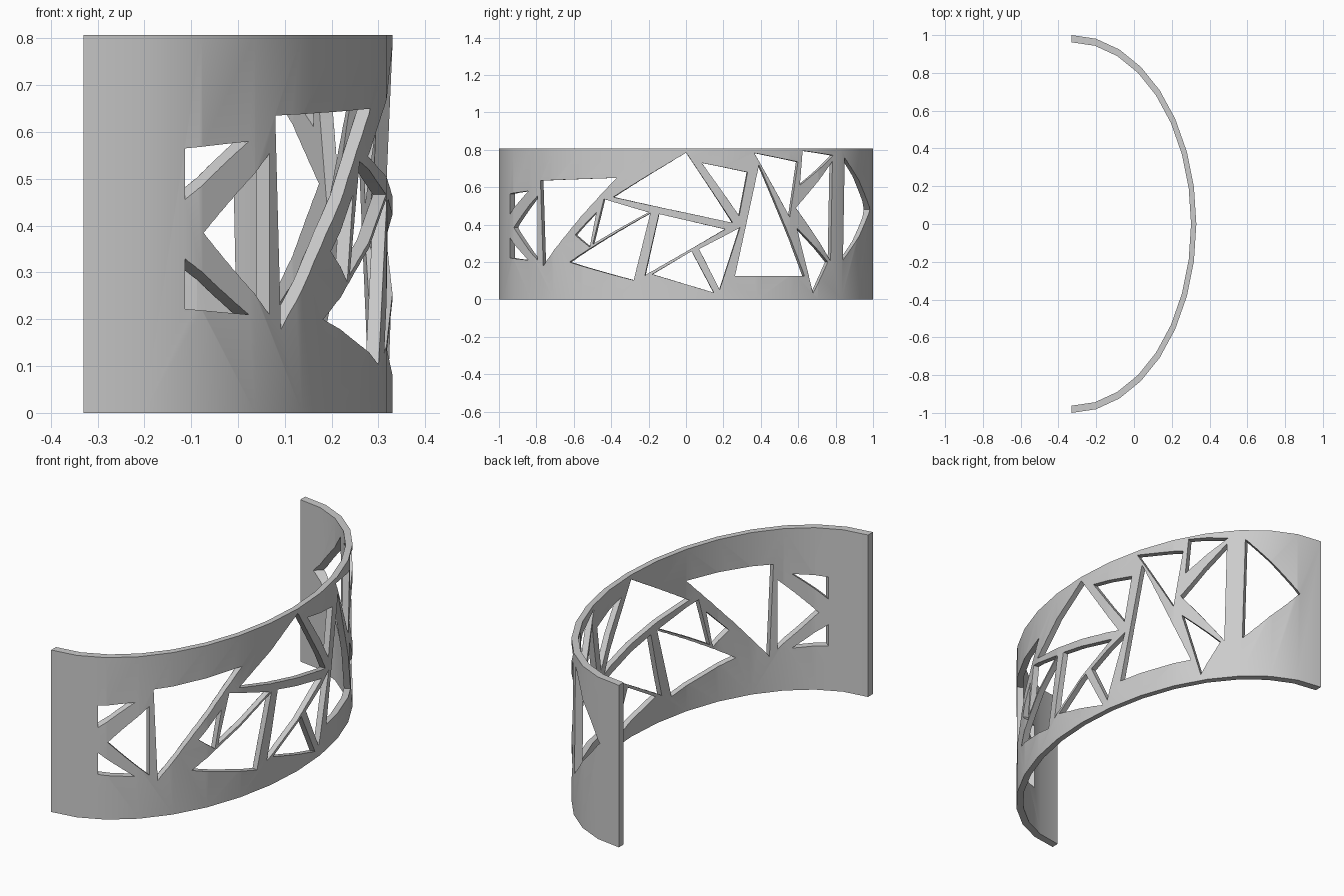
import bpy
import bmesh
from math import asin, cos, sin, pi, radians

cube = bpy.data.objects.get("Cube")
if cube:
    bpy.data.objects.remove(cube, do_unlink=True)

HEIGHT = 0.807
END_X = -0.33           # flat ends of the band
OUTER = (0.66, 1.0)     # half axes of the outer and inner arcs
INNER = (0.632, 0.962)
SEGMENTS = 16
FOCUS_X = -1.3          # the window walls converge on this axis


def arc_point(axes, angle):
    return END_X + axes[0] * cos(angle), axes[1] * sin(angle)


def make_object(name, bm):
    bmesh.ops.recalc_face_normals(bm, faces=bm.faces)
    mesh = bpy.data.meshes.new(name)
    bm.to_mesh(mesh)
    bm.free()
    obj = bpy.data.objects.new(name, mesh)
    bpy.context.collection.objects.link(obj)
    return obj


# Band: a half-oval profile extruded upward
bm = bmesh.new()
angles = [pi * i / SEGMENTS - pi / 2 for i in range(SEGMENTS + 1)]
rows = []
for angle in angles:
    (ox, oy), (ix, iy) = arc_point(OUTER, angle), arc_point(INNER, angle)
    rows.append([bm.verts.new(p) for p in (
        (ox, oy, 0), (ox, oy, HEIGHT), (ix, iy, HEIGHT), (ix, iy, 0))])
for a, b in zip(rows, rows[1:]):
    for k in range(4):
        n = (k + 1) % 4
        bm.faces.new((a[k], a[n], b[n], b[k]))
bm.faces.new(rows[0])
bm.faces.new(rows[-1])
band = make_object("cuff_band", bm)

# Triangular windows: (y, z) corners on the outer surface
windows = [
    # small group near the front end
    ((-.943, .565), (-.843, .58), (-.943, .455)),
    ((-.943, .33), (-.943, .222), (-.843, .21)),
    ((-.921, .385), (-.795, .555), (-.795, .21)),
    # front half
    ((-.78, .635), (-.37, .65), (-.765, .178)),
    ((-.594, .345), (-.48, .467), (-.515, .28)),
    ((-.44, .537), (-.2, .466), (-.5, .295)),
    ((-.625, .2), (-.19, .462), (-.28, .103)),
    # middle
    ((0, .785), (.25, .41), (-.39, .548)),
    ((-.145, .457), (.21, .375), (-.22, .128)),
    ((-.18, .135), (.03, .258), (.148, .037)),
    ((.085, .73), (.33, .68), (.285, .447)),
    ((.07, .27), (.29, .385), (.18, .052)),
    ((.39, .72), (.635, .125), (.262, .125)),
    # back half
    ((.365, .783), (.6, .735), (.555, .44)),
    ((.625, .795), (.79, .77), (.61, .61)),
    ((.785, .74), (.775, .205), (.588, .49)),
    ((.594, .382), (.76, .2), (.68, .033)),
    ((.85, .757), (.984, .48), (.84, .21)),
]


def add_window(bm, corners, steps=8):
    """Tapered prism whose outline follows the curve of the band."""
    outline = []
    for (ya, za), (yb, zb) in zip(corners, corners[1:] + corners[:1]):
        ta, tb = asin(ya), asin(yb)
        for i in range(steps):
            f = i / steps
            x, y = arc_point(OUTER, ta + (tb - ta) * f)
            outline.append((x, y, za + (zb - za) * f))
    loops = [[bm.verts.new((FOCUS_X + (x - FOCUS_X) * s, y * s, z))
              for x, y, z in outline] for s in (0.91, 1.08)]
    count = len(outline)
    for i in range(count):
        j = (i + 1) % count
        bm.faces.new((loops[0][i], loops[0][j], loops[1][j], loops[1][i]))
    caps = [bm.faces.new(loop) for loop in loops]
    bmesh.ops.triangulate(bm, faces=caps)


bm = bmesh.new()
for corners in windows:
    add_window(bm, corners)
cutter = make_object("window_cutter", bm)
cutter.hide_render = True

# Cut the windows and tidy up
bpy.ops.object.select_all(action='DESELECT')
bpy.context.view_layer.objects.active = band
band.select_set(True)
cut = band.modifiers.new("windows", 'BOOLEAN')
cut.operation = 'DIFFERENCE'
cut.solver = 'EXACT'
cut.object = cutter
bpy.ops.object.modifier_apply(modifier=cut.name)
bpy.data.objects.remove(cutter, do_unlink=True)
bpy.ops.object.shade_smooth_by_angle(angle=radians(30))

# Plain grey finish
grey = bpy.data.materials.new("plain_grey")
grey.use_nodes = True
colour = (0.6, 0.6, 0.6, 1)
grey.diffuse_color = colour
grey.node_tree.nodes["Principled BSDF"].inputs["Base Color"].default_value = colour
band.data.materials.clear()
band.data.materials.append(grey)
